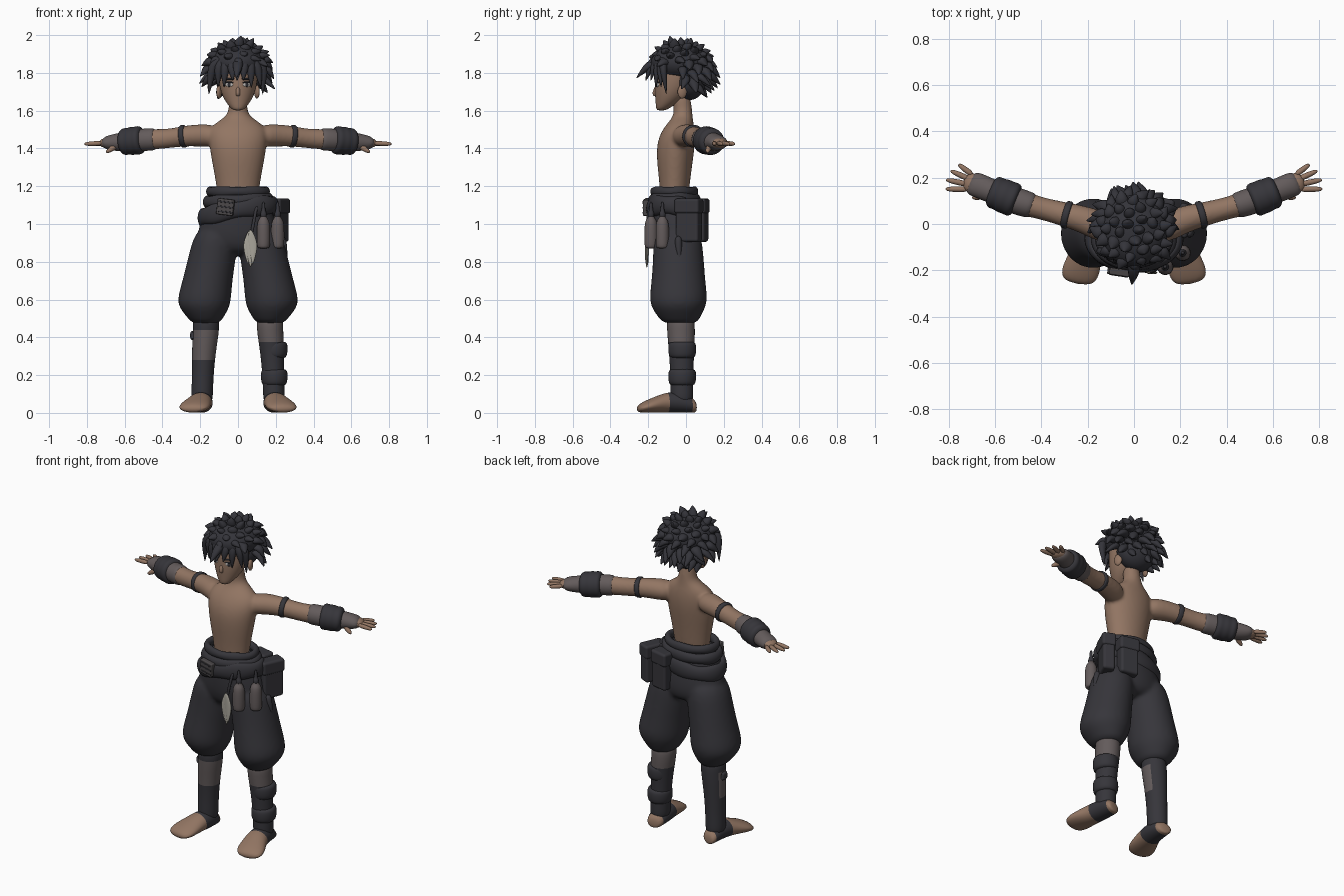
import bpy, bmesh, math, random
from mathutils import Vector, Matrix

random.seed(4)
default = bpy.data.objects.get("Cube")
if default:
    bpy.data.objects.remove(default, do_unlink=True)


def material(name, *rgb):
    mat = bpy.data.materials.new(name)
    mat.use_nodes = True
    mat.diffuse_color = (*rgb, 1)
    mat.node_tree.nodes["Principled BSDF"].inputs["Base Color"].default_value = (*rgb, 1)
    return mat


SKIN = material("tan skin", .29, .18, .125)
CLOTH = material("charcoal cloth", .037, .036, .043)
HAIR = material("black hair", .034, .034, .042)
WRAP = material("grey bandage", .125, .105, .105)
FEATHER = material("pale feather", .4, .38, .33)
LEATHER = material("worn leather", .07, .064, .066)
EYE = material("eye white", .5, .48, .46)


def loft(bm, rings, sides=12):
    """Skin a closed tube through rings of (x, y, z, half width, half depth)."""
    centres = [Vector(r[:3]) for r in rings]
    along = (centres[-1] - centres[0]).normalized()
    if abs(along.z) > .9:
        u, v = Vector((1, 0, 0)), Vector((0, 1, 0))
    else:
        u = along.cross(Vector((0, 0, 1))).normalized()
        v = u.cross(along)
    angles = [math.tau * i / sides for i in range(sides)]
    loops = [[bm.verts.new(c + u * r[3] * math.cos(a) + v * r[4] * math.sin(a)) for a in angles]
             for c, r in zip(centres, rings)]
    for low, high in zip(loops, loops[1:]):
        for i in range(sides):
            j = (i + 1) % sides
            bm.faces.new((low[i], low[j], high[j], high[i]))
    bm.faces.new(loops[0])
    bm.faces.new(loops[-1])


def ball(bm, centre, size, turn=0):
    place = Matrix.Translation(centre) @ Matrix.Rotation(turn, 4, "Z") @ Matrix.Diagonal((*size, 1))
    bmesh.ops.create_uvsphere(bm, u_segments=20, v_segments=12, radius=1, matrix=place)


def finish(bm, name, mats, rule=None, subdiv=2, mirror=False, voxel=0, bevel=0):
    """Turn a bmesh into a smooth object and add its modifiers."""
    bmesh.ops.recalc_face_normals(bm, faces=bm.faces)
    for face in bm.faces:
        face.smooth = True
        if rule:
            face.material_index = rule(face.calc_center_median())
    mesh = bpy.data.meshes.new(name)
    bm.to_mesh(mesh)
    bm.free()
    for mat in mats:
        mesh.materials.append(mat)
    obj = bpy.data.objects.new(name, mesh)
    bpy.context.collection.objects.link(obj)
    if bevel:
        mod = obj.modifiers.new("Bevel", "BEVEL")
        mod.width, mod.segments, mod.harden_normals = bevel, 3, True
    if mirror:
        obj.modifiers.new("Mirror", "MIRROR").use_mirror_merge = False
    if subdiv:
        mod = obj.modifiers.new("Subdivision", "SUBSURF")
        mod.levels = mod.render_levels = subdiv
    if voxel:
        mod = obj.modifiers.new("Blend", "REMESH")
        mod.mode, mod.voxel_size, mod.use_smooth_shade = "VOXEL", voxel, True
        mod = obj.modifiers.new("Relax", "SMOOTH")
        mod.factor, mod.iterations = .5, 5
    return obj


def part(name, rings, mat, **options):
    bm = bmesh.new()
    loft(bm, rings)
    return finish(bm, name, [mat], **options)


def box(name, centre, size, mat, turn=0, roll=0, bevel=.015):
    bm = bmesh.new()
    place = (Matrix.Translation(centre) @ Matrix.Rotation(turn, 4, "Z")
             @ Matrix.Rotation(roll, 4, "Y") @ Matrix.Diagonal((*size, 1)))
    bmesh.ops.create_cube(bm, size=1, matrix=place)
    return finish(bm, name, [mat], subdiv=0, bevel=bevel)


def upright(rows):
    """Rings stacked on the centre line, from (z, y, half width, half depth)."""
    return [(0, y, z, a, b) for z, y, a, b in rows]


# Torso, neck and arms blended into one skin
ARM = [(.1, -.03, 1.465, .075, .065), (.2, .015, 1.47, .062, .062), (.29, .04, 1.465, .056, .056),
       (.37, .06, 1.452, .05, .053), (.43, .075, 1.45, .052, .056), (.51, .1, 1.445, .055, .056),
       (.61, .14, 1.435, .047, .047), (.68, .17, 1.43, .05, .036), (.74, .19, 1.427, .045, .018)]
body = bmesh.new()
loft(body, upright([(1.1, -.065, .11, .075), (1.2, -.06, .118, .082), (1.3, -.06, .138, .095),
                    (1.42, -.055, .16, .108), (1.5, -.04, .165, .09), (1.545, -.025, .11, .065),
                    (1.575, -.015, .056, .052), (1.63, -.018, .05, .05), (1.7, -.03, .05, .05)]))
loft(body, ARM)
loft(body, [(-x, y, z, a, b) for x, y, z, a, b in ARM])
finish(body, "torso_and_arms", [SKIN], voxel=.01)


def arm_at(x):
    for p, q in zip(ARM, ARM[1:]):
        if p[0] <= x <= q[0]:
            t = (x - p[0]) / (q[0] - p[0])
            return [m + (n - m) * t for m, n in zip(p, q)]


def sleeve(name, start, stop, swell, mat):
    """Wrap a stretch of the arm, one ring for each swell value."""
    rings = []
    for i, extra in enumerate(swell):
        x, y, z, a, b = arm_at(start + (stop - start) * i / (len(swell) - 1))
        rings.append((x, y, z, a + extra, b + extra))
    part(name, rings, mat, mirror=True)


sleeve("arm_band", .272, .308, (.004, .007, .007, .004), CLOTH)
sleeve("forearm_wrap", .425, .54, (.003, .006, .006, .005), WRAP)
sleeve("wrist_cuff", .5, .625, (.008, .026, .022, .028, .022, .03, .008), CLOTH)
sleeve("hand_wrap", .59, .715, (.006, .006, .006, .005), WRAP)

# Fingers fan out from the palm, the thumb drops forward
hand = bmesh.new()
for i, reach in enumerate((.075, .085, .08, .06)):
    s = (i - 1.5) * .024
    root = Vector((.725 - s * .4, .186 + s, 1.427))
    aim = Vector((.93 - s * 4, .3 + s * 8, -.05)).normalized()
    loft(hand, [(*(root + aim * reach * t), r, r) for t, r in ((-.3, .013), (.3, .014), (.75, .012), (1, .006))], 8)
loft(hand, [(.64, .135, 1.42, .018, .018), (.665, .118, 1.4, .017, .017), (.7, .112, 1.378, .01, .01)], 8)
finish(hand, "fingers", [SKIN], mirror=True)

# Head with nose and ears
head = bmesh.new()
loft(head, upright([(1.6, -.132, .022, .022), (1.615, -.122, .042, .038), (1.655, -.09, .073, .073),
                    (1.7, -.073, .094, .095), (1.76, -.058, .107, .11), (1.85, -.045, .11, .12),
                    (1.92, -.04, .07, .08)]), 16)
loft(head, [(0, -.155, 1.735, .009, .008), (0, -.17, 1.69, .014, .014), (0, -.16, 1.675, .011, .01)], 8)
for side in (-1, 1):
    ball(head, (side * .1, -.02, 1.7), (.014, .026, .036), side * .3)
finish(head, "head", [SKIN], subdiv=1)

for name, x, y, z, size, mat in (("eye", .047, -.152, 1.738, (.023, .005, .012), EYE),
                                 ("iris", .046, -.155, 1.738, (.01, .005, .012), HAIR),
                                 ("lash", .048, -.153, 1.75, (.027, .007, .004), HAIR),
                                 ("brow", .046, -.156, 1.768, (.03, .006, .005), HAIR)):
    bm = bmesh.new()
    ball(bm, (x, y, z), size, .42)
    finish(bm, name, [mat], subdiv=0, mirror=True)

# Spiky hair: a rounded cap with curved tufts
hair = bmesh.new()
ball(hair, (0, -.03, 1.855), (.15, .16, .1))
ball(hair, (0, .015, 1.76), (.12, .095, .105))


def tuft(root, bend, tip, width):
    middle = (bend + tip) / 2
    loft(hair, [(*p, r, r * .8) for p, r in ((root, width), (bend, width * .95), (middle, width * .6), (tip, .001))], 6)


count = 110
for i in range(count):
    h = 1 - 2 * (i + .5) / count
    a = i * math.pi * (3 - math.sqrt(5))
    ring = math.sqrt(1 - h * h)
    n = Vector((ring * math.cos(a), ring * math.sin(a), h))
    if n.z < -.8 or (n.y < -.15 and n.z < .25) or (n.y < .2 and n.z < -.45):
        continue
    skull = Vector((0, -.025, 1.82)) + Vector((n.x * .145, n.y * .145, n.z * .125))
    swirl = Vector((-n.y, n.x, 0)) * random.uniform(-.04, .04)
    droop = Vector((0, 0, -.055 * (1 - abs(n.z))))
    tuft(skull - n * .03, skull + n * .02, skull + n * random.uniform(.045, .068) + swirl + droop,
         random.uniform(.03, .04))
for i in range(9):
    x = (i - 4) * .031
    tip = Vector((x * 1.15 + random.uniform(-.015, .015), -.215 + abs(x) * .9, 1.755 - abs(x) * .6 + .02 * (i % 2)))
    tuft(Vector((x * .7, -.12, 1.89)), Vector((x * 1.1, -.185 + abs(x) * .5, 1.84)), tip, .034)
tuft(Vector((0, -.13, 1.87)), Vector((0, -.2, 1.84)), Vector((-.01, -.265, 1.77)), .035)
finish(hair, "spiky_hair", [HAIR], subdiv=1)

# Baggy trousers: hips and two ballooning legs blended
trousers = bmesh.new()
loft(trousers, upright([(1.17, -.065, .16, .118), (1.1, -.065, .175, .13), (1, -.055, .215, .14),
                        (.9, -.045, .23, .14), (.83, -.04, .15, .1)]))
for side in (-1, 1):
    loft(trousers, [(side * x, y, z, a, b) for z, x, y, a, b in (
        (1, .11, -.05, .11, .13), (.85, .132, -.04, .132, .138), (.7, .162, -.04, .137, .148),
        (.6, .18, -.04, .15, .162), (.55, .178, -.04, .135, .145), (.5, .172, -.035, .095, .112),
        (.47, .17, -.03, .075, .09))])
finish(trousers, "baggy_trousers", [CLOTH], voxel=.012)


def band(name, z, half_width, half_depth, thick, tall, lean=0, back=0):
    """A cloth roll around the waist, leaning to one side or to the back."""
    bm = bmesh.new()
    grid = []
    for i in range(32):
        a = math.tau * i / 32
        x, y = math.cos(a) * half_width, math.sin(a) * half_depth
        fold = 1 + .12 * math.sin(a * 5)
        grid.append([bm.verts.new((x + math.cos(a) * thick * math.cos(b), y - .062 + math.sin(a) * thick * math.cos(b),
                                   z + lean * x + back * y + tall * fold * math.sin(b)))
                     for b in (math.tau * k / 8 for k in range(8))])
    for i in range(32):
        p, q = grid[i], grid[(i + 1) % 32]
        for k in range(8):
            bm.faces.new((p[k], q[k], q[(k + 1) % 8], p[(k + 1) % 8]))
    finish(bm, name, [CLOTH], subdiv=1)


band("waist_collar", 1.172, .15, .108, .022, .028)
band("belt_roll", 1.125, .165, .118, .025, .035, .05)
band("tied_sash", 1.065, .19, .125, .028, .055, .17, -.12)

# Lower legs: bandaged, with padded straps on the left one
for side, label in ((1, "left"), (-1, "right")):
    legs = bmesh.new()
    loft(legs, [(side * x, y, z, r, r * 1.06) for z, x, y, r in (
        (.53, .168, -.03, .074), (.43, .17, -.026, .072), (.385, .175, -.025, .07), (.28, .183, -.023, .063),
        (.18, .187, -.022, .059), (.1, .19, -.022, .06), (.04, .19, -.02, .055))])
    if side > 0:
        rule = lambda c: int(c.z > .385)
    else:
        rule = lambda c: int(.28 < c.z < .43 and c.y < .01)
    finish(legs, label + "_lower_leg", [CLOTH, WRAP], rule)
    # Feet turn outward, with bare toes and heel
    foot = bmesh.new()
    loft(foot, [(side * x, y, h, w, h) for x, y, w, h in (
        (.188, .056, .035, .028), (.187, .035, .052, .042), (.19, -.03, .062, .056), (.2, -.1, .066, .056),
        (.215, -.15, .076, .046), (.232, -.21, .088, .034), (.245, -.26, .065, .02))])
    finish(foot, label + "_foot", [SKIN, CLOTH], lambda c: int(-.1 < c.y < .035))
for name, z in (("shin_strap", .335), ("ankle_strap", .19)):
    part(name, [(.192, -.02, z + d, r, r * 1.05) for d, r in
                ((-.05, .058), (-.03, .073), (.03, .075), (.045, .06))], CLOTH)
box("knee_buckle", (-.238, -.03, .41), (.03, .05, .05), CLOTH)

# Belt gear: pouches, bottles, feather charm, patch and hanging tassel
for name, x, y, wide, turn in (("side_pouch", .215, .015, .13, 1.15), ("back_pouch", .11, .075, .11, .25 + math.pi / 2 * 1.7)):
    box(name, (x, y, 1.01), (wide, .07, .21), CLOTH, turn)
    box(name + "_flap", (x, y, 1.095), (wide + .012, .082, .08), CLOTH, turn)
for label, x, y in (("front", .135, -.185), ("side", .21, -.125)):
    part(label + "_bottle", [(x, y, z, r, r) for z, r in (
        (.87, .03), (.882, .037), (.99, .037), (1.02, .03), (1.035, .016), (1.05, .016))], WRAP)
    part(label + "_bottle_cord", [(x, y, z, r, r) for z, r in ((1.03, .018), (1.06, .018), (1.07, .009), (1.12, .009))], CLOTH)
feathers = bmesh.new()
for lean in (-.018, 0, .016):
    loft(feathers, [(.066 + lean * s, -.207 - lean * .2, z + abs(lean), w, .007) for s, z, w in (
        (0, .955, .008), (.6, .9, .026), (1, .85, .025), (.7, .765, .002))], 8)
finish(feathers, "feather_charm", [FEATHER])
part("charm_cord", [(.07, -.205, .94, .01, .01), (.085, -.205, 1.02, .008, .008), (.1, -.19, 1.1, .01, .01)], CLOTH)
part("tassel", [(.235, -.04, .94, .02, .02), (.24, -.04, .87, .022, .02), (.262, -.03, .78, .002, .002)], CLOTH)
box("stitched_patch", (-.066, -.208, 1.09), (.09, .03, .085), LEATHER, -.15, .12, .006)
for step in (-1, 0, 1):
    box("patch_strip", (-.066, -.222, 1.09 + step * .026), (.08, .008, .008), CLOTH, -.15, .12, .002)
